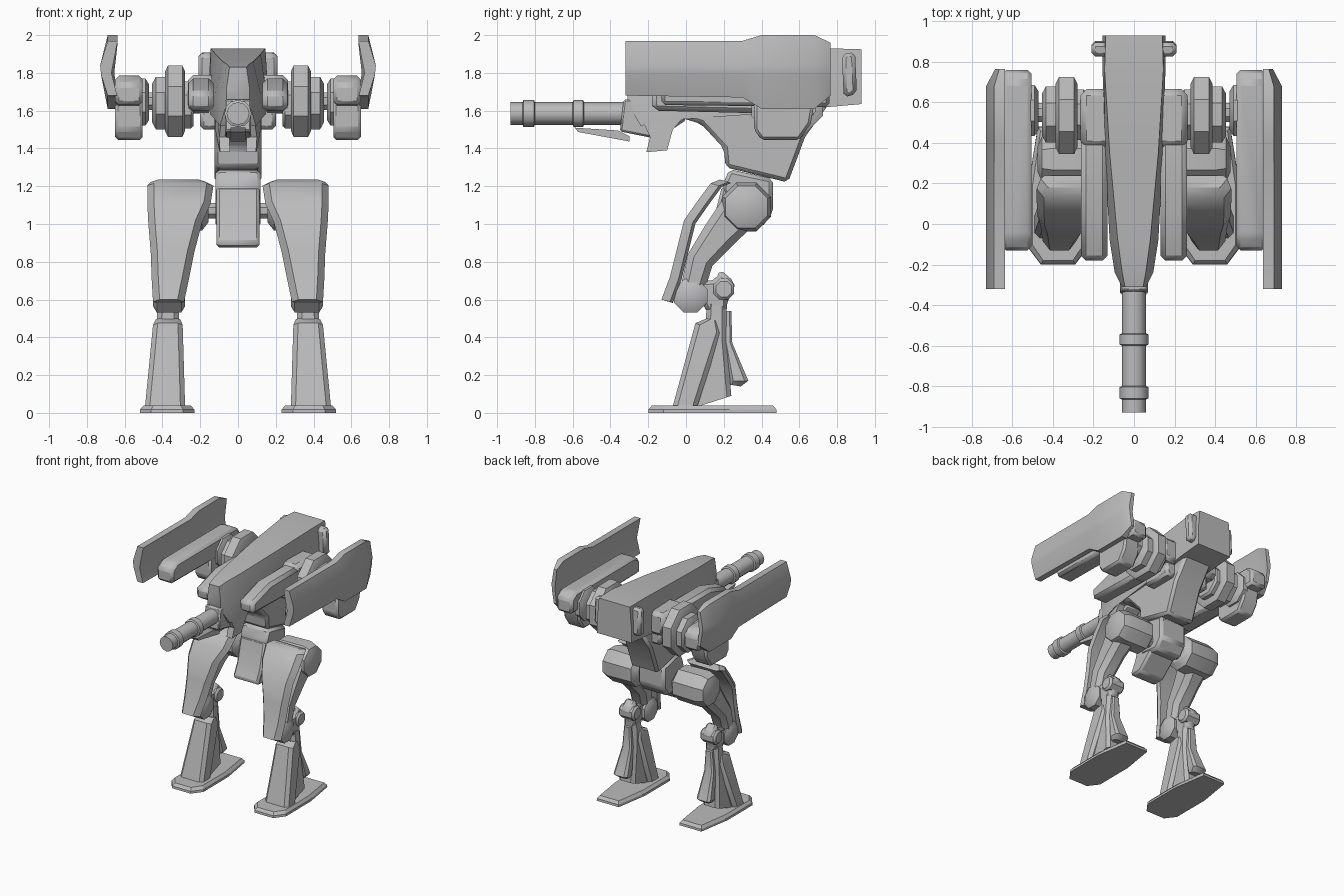
import bpy, bmesh, math
from mathutils import Vector

grey = bpy.data.materials.new("plain_grey")
grey.diffuse_color = (0.5, 0.5, 0.5, 1)


def finish(name, bm, bevel=0.0, mirror=False, smooth=35):
    bmesh.ops.recalc_face_normals(bm, faces=bm.faces)
    me = bpy.data.meshes.new(name)
    bm.to_mesh(me)
    bm.free()
    ob = bpy.data.objects.new(name, me)
    bpy.context.collection.objects.link(ob)
    me.materials.append(grey)
    if bevel:
        m = ob.modifiers.new("bevel", 'BEVEL')
        m.width, m.segments, m.limit_method = bevel, 1, 'ANGLE'
    if mirror:
        ob.modifiers.new("mirror", 'MIRROR')
    bpy.ops.object.select_all(action='DESELECT')
    ob.select_set(True)
    bpy.context.view_layer.objects.active = ob
    bpy.ops.object.shade_smooth_by_angle(angle=math.radians(smooth))
    return ob


def loft(name, sections, **kw):
    """Skin a list of equal-length point rings and cap both ends."""
    bm = bmesh.new()
    rings = [[bm.verts.new(p) for p in s] for s in sections]
    n = len(rings[0])
    for a, b in zip(rings, rings[1:]):
        for i in range(n):
            j = (i + 1) % n
            bm.faces.new((a[i], a[j], b[j], b[i]))
    bm.faces.new(rings[0])
    bm.faces.new(rings[-1])
    return finish(name, bm, **kw)


def prism(name, yz, x0, x1, **kw):
    """Side profile extruded across x."""
    return loft(name, [[(x, y, z) for y, z in yz] for x in (x0, x1)], **kw)


def lathe_x(name, y, z, stations, sides=8, **kw):
    """Faceted body around an x axis; stations are (x, radius)."""
    ang = [math.tau * (i + 0.5) / sides for i in range(sides)]
    return loft(name, [[(x, y + r * math.cos(a), z + r * math.sin(a)) for a in ang]
                       for x, r in stations], **kw)


def box(name, x, y, z, **kw):
    return prism(name, [(y[0], z[0]), (y[1], z[0]), (y[1], z[1]), (y[0], z[1])], *x, **kw)


# ---- cannon: hexagonal stepped barrel along y
def ring_y(y, r, z=1.585):
    return [(r * math.sin(math.tau * i / 12), y, z + r * math.cos(math.tau * i / 12)) for i in range(12)]


barrel = [(-.93, .06), (-.865, .06), (-.86, .072), (-.805, .072), (-.80, .06), (-.60, .06),
          (-.595, .072), (-.545, .072), (-.54, .06), (-.25, .06)]
loft("cannon_barrel", [ring_y(y, r) for y, r in barrel])
prism("under_barrel_blade", [(-.59, 1.51), (-.57, 1.487), (-.30, 1.437), (-.30, 1.465), (-.36, 1.495)], -.04, .04)
prism("cannon_mount", [(-.33, 1.66), (-.35, 1.49), (-.15, 1.45), (0, 1.55), (0, 1.66)], -.07, .07, bevel=.01)

# ---- cheek plates beside the cannon
cheek = [(-.30, 1.70), (-.19, 1.46), (-.21, 1.38), (-.10, 1.39), (-.07, 1.50), (0, 1.58), (0, 1.70)]
cheek_w = [.065, .10, .095, .10, .12, .12, .12]
loft("cheek_plate", [[(w * k, y, z) for (y, z), w in zip(cheek, cheek_w)] for k in (.45, 1)], mirror=True)

# ---- long fuselage hood: y, half width low, half width top, z low, z top
hood = [(.93, .155, .14, 1.635, 1.925), (.76, .155, .145, 1.62, 1.93), (.35, .145, .12, 1.58, 1.90),
        (-.08, .12, .08, 1.55, 1.86), (-.24, .095, .058, 1.52, 1.845), (-.31, .06, .045, 1.64, 1.83)]
loft("fuselage_hood", [[(-w, y, lo), (w, y, lo), (w, y, lo + .45 * (hi - lo)), (t, y, hi),
                        (-t, y, hi), (-w, y, lo + .45 * (hi - lo))] for y, w, t, lo, hi in hood])
prism("rear_side_box", [(.835, 1.67), (.905, 1.69), (.895, 1.91), (.825, 1.90)], .12, .21, bevel=.02, mirror=True)

# ---- lower torso
prism("torso", [(-.02, 1.56), (.08, 1.53), (.20, 1.40), (.21, 1.30), (.54, 1.22), (.63, 1.46),
                (.76, 1.64), (.0, 1.64)], -.125, .125, bevel=.02)

# ---- pelvis and hanging front plate
prism("waist_block", [(.19, 1.20), (.23, 1.29), (.46, 1.24), (.46, 1.06), (.40, .98), (.22, 1.0)],
      -.12, .12, bevel=.02)
prism("crotch_plate", [(.19, 1.20), (.14, 1.0), (.09, .90), (.11, .875), (.20, .875), (.34, 1.0), (.34, 1.15)],
      -.115, .115, bevel=.02)
lathe_x("hip_axle", .32, 1.07, [(.08, .045), (.22, .045)], mirror=True)

# ---- legs
lathe_x("hip_joint", .32, 1.09, [(.155, .085), (.19, .135), (.40, .14), (.455, .12), (.475, .07)], mirror=True)


def rect(x0, x1, f, b, c=.025):
    """Chamfered cross-section from front point f to back point b (y, z)."""
    f, b = Vector(f), Vector(b)
    d = (b - f).normalized() * c
    pts = [(x0, f + d), (x0 + c, f), (x1 - c, f), (x1, f + d), (x1, b - d), (x1 - c, b), (x0 + c, b), (x0, b - d)]
    return [(x, p.x, p.y) for x, p in pts]


loft("thigh", [rect(.25, .44, (.20, 1.14), (.40, 1.03), .04), rect(.28, .44, (.10, .99), (.26, .90), .04),
               rect(.29, .44, (.01, .84), (.14, .78), .035), rect(.30, .44, (-.03, .66), (.09, .62), .035)],
     mirror=True)

# thigh armour: y, z, inner x, outer x
armour = [(.18, 1.235, .17, .46), (.13, 1.215, .13, .48), (.06, 1.12, .145, .48), (-.01, 1.02, .19, .475),
          (-.05, .86, .232, .462), (-.085, .72, .26, .457), (-.13, .60, .285, .45)]
loft("thigh_armour", [[(a, y + .045, z - .012), (a + .035, y, z), (b - .035, y, z), (b, y + .045, z - .012),
                       (b - .02, y + .06, z - .018), (a + .02, y + .06, z - .018)] for y, z, a, b in armour],
     mirror=True)

lathe_x("knee_joint", .025, .62, [(.28, .06), (.30, .095), (.43, .095), (.45, .06)], mirror=True)
prism("hock_link", [(.02, .69), (.16, .705), (.18, .76), (.255, .695), (.26, .655), (.22, .60), (.215, .53),
                    (.11, .53), (.09, .58), (.02, .57)], .32, .42, bevel=.02, mirror=True)
lathe_x("hock_joint", .20, .655, [(.30, .045), (.315, .06), (.425, .06), (.44, .045)], mirror=True)
loft("shin", [rect(.315, .425, (.11, .58), (.215, .56)), rect(.31, .435, (.10, .40), (.215, .38)),
              rect(.31, .455, (.02, .02), (.24, .09))], mirror=True)
loft("shin_armour", [rect(.305, .435, (.11, .50), (.17, .485), .02), rect(.293, .45, (.05, .475), (.185, .42), .025),
                     rect(.28, .492, (-.07, .035), (.06, .035), .025)], mirror=True)
loft("calf_strut", [rect(.34, .40, (.20, .54), (.24, .54), .01), rect(.33, .415, (.20, .38), (.245, .37), .012),
                    rect(.315, .44, (.23, .17), (.33, .17), .02), rect(.33, .42, (.23, .15), (.29, .14), .015)],
     mirror=True)

# foot: wide sole, smaller top
sole = [(-.085, -.20), (.085, -.20), (.145, -.12), (.145, .20), (.10, .48), (-.10, .48), (-.145, .20), (-.145, -.12)]
loft("foot", [[(.375 + x * s, .14 + (y - .14) * t, z) for x, y in sole]
              for z, s, t in ((0, 1, 1), (.018, .99, .995), (.04, .86, .94))], mirror=True, smooth=25)

# ---- shoulder chain
box("shoulder_block", (.10, .265), (.38, .665), (1.60, 1.79), bevel=.03, mirror=True)
box("shoulder_base", (.10, .20), (.36, .62), (1.50, 1.62), bevel=.02, mirror=True)
lathe_x("shoulder_axle", .55, 1.65, [(.20, .05), (.53, .05)], mirror=True)
lathe_x("inner_collar", .54, 1.63, [(.235, .12), (.25, .135), (.29, .135)], mirror=True)
lathe_x("shoulder_disc", .535, 1.65, [(.28, .17), (.295, .205), (.37, .205), (.387, .17)], mirror=True)
lathe_x("outer_collar", .54, 1.64, [(.38, .15), (.435, .15), (.455, .11)], mirror=True)
lathe_x("arm_hub", .56, 1.645, [(.47, .10), (.49, .135), (.53, .135)], mirror=True)

# ---- inner weapon pods beside the hood
prism("inner_pod", [(-.18, 1.63), (-.17, 1.60), (.44, 1.585), (.44, 1.77), (.05, 1.77), (-.18, 1.70)],
      .13, .262, bevel=.025, mirror=True)

# ---- outer arm: long rail, hanging box and angled shield
prism("arm_rail", [(-.13, 1.63), (.76, 1.62), (.76, 1.74), (.70, 1.785), (-.06, 1.785), (-.13, 1.74)],
      .505, .65, bevel=.02, mirror=True)
prism("arm_box", [(.36, 1.50), (.40, 1.445), (.60, 1.445), (.66, 1.53), (.68, 1.64), (.36, 1.66)],
      .505, .65, bevel=.015, mirror=True)

# shield: y, top z, bottom z, outward scale
shield = [(-.32, 1.97, 1.68, 1), (.30, 1.97, 1.67, 1), (.40, 2.0, 1.61, 1), (.68, 2.0, 1.61, 1), (.765, 1.96, 1.68, .5)]
loft("arm_shield", [[(.637, y, t), (.64 + .05 * k, y, t), (.64 + .09 * k, y, 1.84), (.64 + .085 * k, y, 1.79),
                     (.64 + .05 * k, y, b), (.64, y, b), (.64 + .03 * k, y, 1.80)] for y, t, b, k in shield],
     mirror=True, smooth=30)
